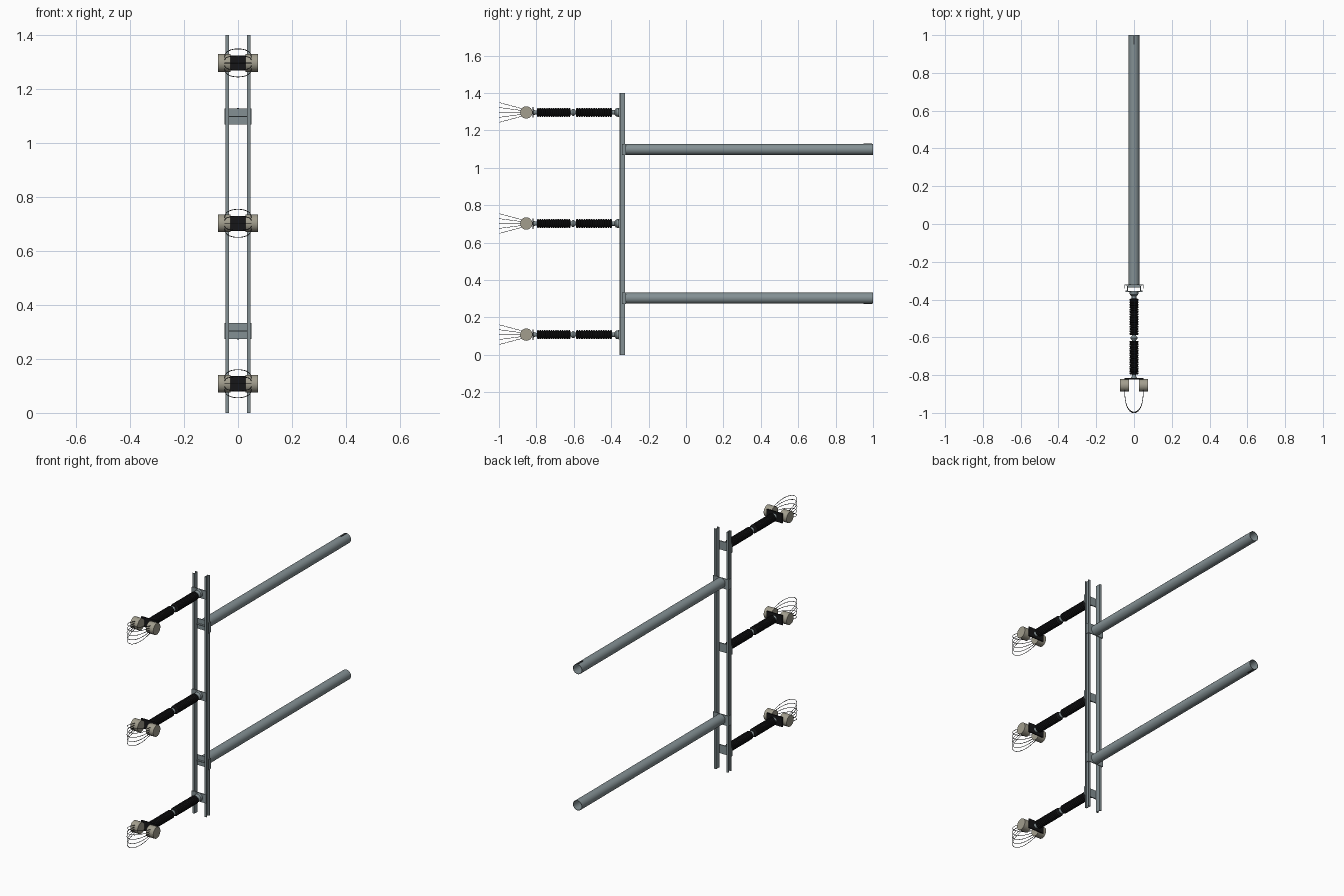
import bpy, bmesh, math
from mathutils import Matrix, Vector

if "Cube" in bpy.data.objects:
    bpy.data.objects.remove(bpy.data.objects["Cube"])


def material(name, rgb):
    m = bpy.data.materials.new(name)
    m.diffuse_color = (*rgb, 1)
    m.use_nodes = True
    m.node_tree.nodes["Principled BSDF"].inputs["Base Color"].default_value = m.diffuse_color
    return m


STEEL = material("galvanised steel", (0.23, 0.28, 0.295))
BLACK = material("black rubber", (0.008, 0.008, 0.009))
BEIGE = material("beige cap", (0.36, 0.34, 0.27))
DARK = material("dark wire", (0.03, 0.033, 0.035))


def finish(name, bm, mat, smooth=False):
    bmesh.ops.recalc_face_normals(bm, faces=bm.faces)
    me = bpy.data.meshes.new(name)
    bm.to_mesh(me)
    bm.free()
    me.materials.append(mat)
    ob = bpy.data.objects.new(name, me)
    bpy.context.collection.objects.link(ob)
    if smooth:
        bpy.context.view_layer.objects.active = ob
        ob.select_set(True)
        bpy.ops.object.shade_smooth_by_angle(angle=math.radians(35))
        ob.select_set(False)
    return ob


def box(name, x0, x1, y0, y1, z0, z1, mat):
    bm = bmesh.new()
    bmesh.ops.create_cube(bm, size=1)
    for v in bm.verts:
        v.co = ((x0 + x1) / 2 + v.co.x * (x1 - x0),
                (y0 + y1) / 2 + v.co.y * (y1 - y0),
                (z0 + z1) / 2 + v.co.z * (z1 - z0))
    return finish(name, bm, mat)


def prism(name, outline, z0, z1, mat):
    """Extrude an xy outline upwards."""
    bm = bmesh.new()
    f = bm.faces.new([bm.verts.new((x, y, z0)) for x, y in outline])
    ext = bmesh.ops.extrude_face_region(bm, geom=[f])
    for v in ext["geom"]:
        if isinstance(v, bmesh.types.BMVert):
            v.co.z = z1
    return finish(name, bm, mat)


def lathe(name, profile, z, mat, segs=20, closed=False):
    """Spin (radius, y) points about a lengthwise axis at height z."""
    bm = bmesh.new()
    rings = []
    for r, y in profile:
        rings.append([bm.verts.new((r * math.cos(a), y, z + r * math.sin(a)))
                      for a in (2 * math.pi * i / segs for i in range(segs))])
    pairs = list(zip(rings, rings[1:]))
    if closed:
        pairs.append((rings[-1], rings[0]))
    for a, b in pairs:
        for i in range(segs):
            j = (i + 1) % segs
            bm.faces.new((a[i], a[j], b[j], b[i]))
    if not closed:
        bm.faces.new(rings[0])
        bm.faces.new(rings[-1])
    return finish(name, bm, mat, True)


def cross_cylinder(name, x, y, z, r, length, mat):
    bm = bmesh.new()
    bmesh.ops.create_cone(bm, cap_ends=True, segments=24, radius1=r, radius2=r, depth=length,
                          matrix=Matrix.Translation((x, y, z)) @ Matrix.Rotation(math.pi / 2, 4, 'Y'))
    return finish(name, bm, mat, True)


def wire(name, points, r, mat):
    cu = bpy.data.curves.new(name, 'CURVE')
    cu.dimensions = '3D'
    cu.bevel_depth = r
    cu.bevel_resolution = 1
    s = cu.splines.new('POLY')
    s.points.add(len(points) - 1)
    for p, co in zip(s.points, points):
        p.co = (*co, 1)
    cu.materials.append(mat)
    ob = bpy.data.objects.new(name, cu)
    bpy.context.collection.objects.link(ob)


# two upright channels, open outwards
T = 0.004
for side, label in ((-1, "left"), (1, "right")):
    a, b, y0, y1 = 0.033 * side, 0.046 * side, -0.355, -0.325
    w = a + T * side
    prism(f"{label}_channel",
          [(a, y0), (b, y0), (b, y0 + T), (w, y0 + T), (w, y1 - T), (b, y1 - T), (b, y1), (a, y1)],
          0, 1.4, STEEL)

# two long hollow tubes, each held by a bracket wrapped round the channels
for label, z, up in (("lower", 0.303, -1), ("upper", 1.098, 1)):
    lathe(f"{label}_tube", [(0.029, -0.322), (0.029, 1.0), (0.0265, 1.0), (0.0265, -0.322)],
          z, STEEL, 28, True)
    prism(f"{label}_tube_bracket",
          [(-0.05, -0.342), (-0.05, -0.32), (0.05, -0.32), (0.05, -0.342),
           (0.047, -0.342), (0.047, -0.324), (-0.047, -0.324), (-0.047, -0.342)],
          z - 0.03, z + 0.03, STEEL)
    box(f"{label}_bracket_rib", -0.033, 0.033, -0.336, -0.323, z - 0.002, z + 0.002, STEEL)
    # locking pin at the open end
    e = z + up * 0.029
    box(f"{label}_tube_pin", -0.003, 0.003, 0.95, 0.995, e - 0.002, e + 0.002, DARK)


def ribbed(y0, y1, ribs=15):
    pts, step = [], (y1 - y0) / ribs
    for i in range(ribs):
        y = y0 + i * step
        pts += [(0.019, y), (0.0245, y + 0.3 * step), (0.0245, y + 0.7 * step), (0.019, y + 0.98 * step)]
    return pts


# three insulated arms with a wire cage at the tip
for n, z in enumerate((0.108, 0.702, 1.296), 1):
    p = f"arm_{n}"
    box(p + "_mount_plate", -0.046, 0.046, -0.361, -0.355, z - 0.025, z + 0.025, STEEL)
    lathe(p + "_mount_cone", [(0.024, -0.36), (0.022, -0.374), (0.012, -0.382), (0.012, -0.4)], z, STEEL)
    lathe(p + "_inner_insulator", ribbed(-0.588, -0.395), z, BLACK)
    lathe(p + "_outer_insulator", ribbed(-0.797, -0.618), z, BLACK)
    lathe(p + "_joint", [(0.009, -0.62), (0.011, -0.614), (0.017, -0.609), (0.019, -0.603),
                         (0.017, -0.597), (0.011, -0.592), (0.009, -0.586)], z, STEEL)
    lathe(p + "_neck", [(0.01, -0.795), (0.01, -0.803), (0.016, -0.817)], z, STEEL)
    # black carrier plate with a beige drum at each end
    box(p + "_carrier_plate", -0.05, 0.05, -0.822, -0.815, z - 0.028, z + 0.028, BLACK)
    for s, label in ((-1, "left"), (1, "right")):
        cross_cylinder(f"{p}_{label}_drum", 0.0505 * s, -0.854, z, 0.033, 0.047, BEIGE)
    # fan of bowed wires between the drums
    for k in range(5):
        ang = (k - 2) * 0.13
        pts = []
        for i in range(21):
            t = math.pi * i / 20
            d = 0.01 + 0.122 * math.sin(t) ** 0.75
            x = -0.049 * math.cos(t)
            pts.append((x, -0.868 - d * math.cos(ang),
                        z + d * math.sin(ang) + (k - 2) * 0.009))
        wire(f"{p}_wire_{k + 1}", pts, 0.0014, DARK)
